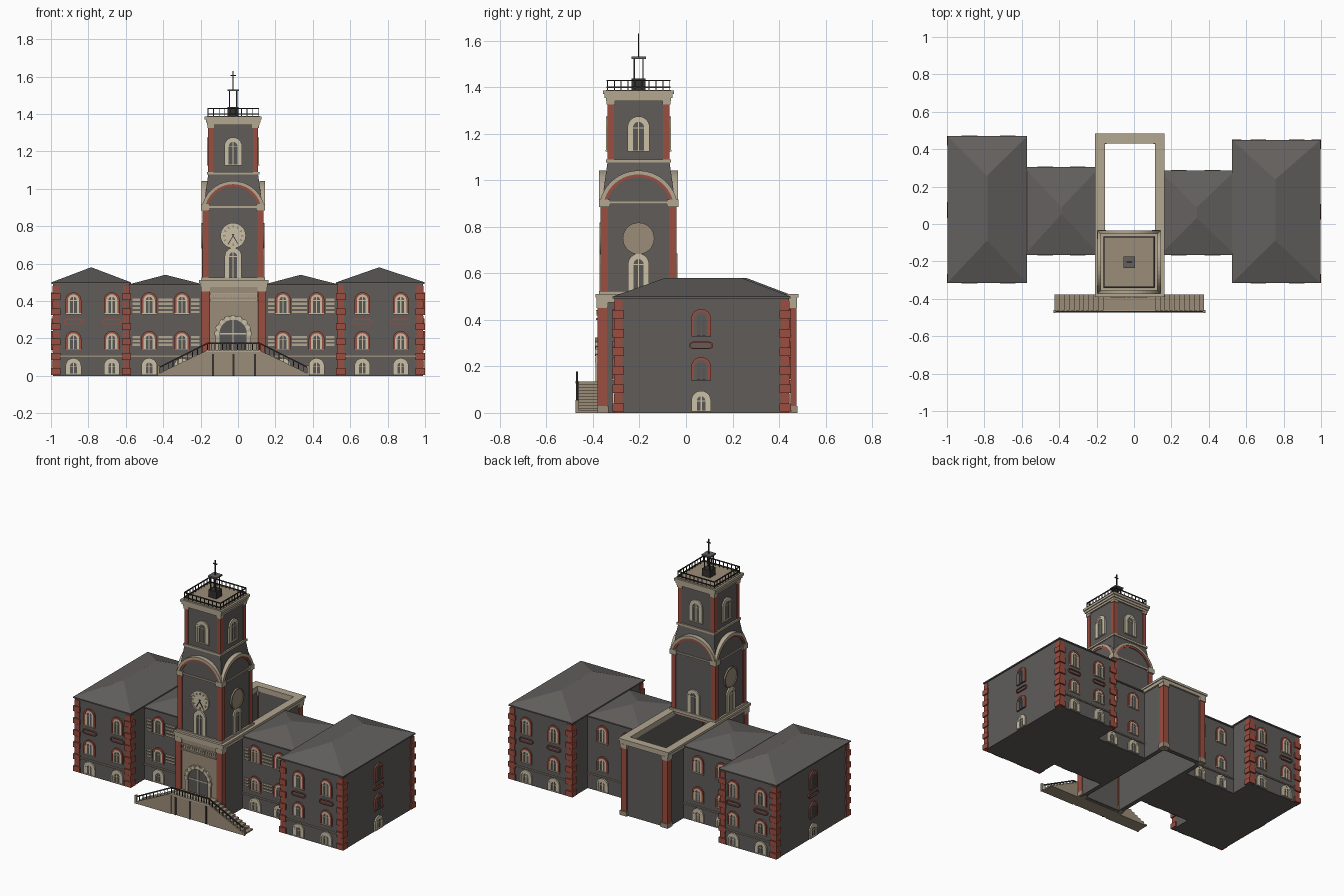
import bpy, bmesh, math
from mathutils import Matrix, Vector

cube = bpy.data.objects.get("Cube")
if cube:
    bpy.data.objects.remove(cube, do_unlink=True)


def material(name, color):
    m = bpy.data.materials.new(name)
    m.use_nodes = True
    m.diffuse_color = (*color, 1)
    m.node_tree.nodes["Principled BSDF"].inputs["Base Color"].default_value = (*color, 1)
    return m


MATS = {
    "wall": material("dark grey wall", (0.115, 0.108, 0.102)),
    "roof": material("slate roof", (0.125, 0.118, 0.112)),
    "brick": material("red brick", (0.33, 0.075, 0.05)),
    "stone": material("beige stone", (0.33, 0.265, 0.19)),
    "pale": material("pale stone", (0.45, 0.385, 0.285)),
    "trim": material("cream trim", (0.6, 0.53, 0.39)),
    "iron": material("dark iron", (0.035, 0.032, 0.03)),
    "glass": material("dark glass", (0.1, 0.097, 0.094)),
}
parts = {}
WORLD = Matrix.Identity(4)


def mesh(part, mat):
    return parts.setdefault((part, mat), bmesh.new())


def facing(x, y, angle):
    """Wall frame: u runs along the wall, d points outward, z is up."""
    return Matrix.Translation((x, y, 0)) @ Matrix.Rotation(math.radians(angle), 4, "Z")


def prism(part, mat, M, pts, d0, d1):
    bm = mesh(part, mat)
    a, b = [[bm.verts.new(M @ Vector((u, -d, z))) for u, z in pts] for d in (d0, d1)]
    bm.faces.new(a)
    bm.faces.new(b)
    for i in range(len(a)):
        j = (i + 1) % len(a)
        bm.faces.new((a[i], a[j], b[j], b[i]))


def box(part, mat, M, u0, u1, d0, d1, z0, z1):
    prism(part, mat, M, [(u0, z0), (u1, z0), (u1, z1), (u0, z1)], d0, d1)


def block(part, mat, x0, x1, y0, y1, z0, z1):
    box(part, mat, WORLD, x0, x1, -y0, -y1, z0, z1)


def band(part, mat, M, outer, inner, d0, d1, closed=False):
    bm = mesh(part, mat)
    rows = [[bm.verts.new(M @ Vector((p[0], -d, p[1]))) for p, d in
             ((o, d0), (o, d1), (i, d1), (i, d0))] for o, i in zip(outer, inner)]
    for a, b in zip(rows, rows[1:] + rows[:1] if closed else rows[1:]):
        for k in range(4):
            bm.faces.new((a[k], a[k - 1], b[k - 1], b[k]))
    if not closed:
        bm.faces.new(rows[0])
        bm.faces.new(rows[-1])


def loft(part, mat, low, z0, high, z1):
    bm = mesh(part, mat)
    a, b = [[bm.verts.new((x, y, z)) for x, y in
             ((r[0], r[2]), (r[1], r[2]), (r[1], r[3]), (r[0], r[3]))]
            for r, z in ((low, z0), (high, z1))]
    bm.faces.new(a)
    bm.faces.new(b)
    for i in range(4):
        bm.faces.new((a[i], a[i - 3], b[i - 3], b[i]))


def arc(u, z, r, a0=0.0, a1=math.pi, n=12):
    return [(u - r * math.cos(a0 + (a1 - a0) * i / n), z + r * math.sin(a0 + (a1 - a0) * i / n))
            for i in range(n + 1)]


def arch(u, z0, z1, w):
    return [(u - w / 2, z0)] + arc(u, z1 - w / 2, w / 2) + [(u + w / 2, z0)]


def window(M, u, z0, z1, w, outline="brick", inside="trim"):
    t = 0.012
    mid, core = arch(u, z0, z1 - t, w - 2 * t), arch(u, z0, z1 - 2 * t, w - 4 * t)
    band("window_surrounds", outline, M, arch(u, z0, z1, w), mid, 0, 0.009)
    band("window_frames", inside, M, mid, core, 0, 0.007)
    prism("window_panes", "glass", M, core, 0, 0.003)
    box("window_bars", inside, M, u - 0.003, u + 0.003, 0, 0.006, z0, z1 - 2 * t)
    box("window_bars", inside, M, u - w / 2 + t, u + w / 2 - t, 0, 0.006, z1 - w / 2 - 0.004, z1 - w / 2)
    box("window_sills", inside, M, u - w / 2, u + w / 2, 0, 0.011, z0 - 0.006, z0)


def plaque(M, u, z):
    def oval(r):
        return [(u + 0.036 * s + r * math.cos(a), z + r * math.sin(a)) for s in (1, -1)
                for a in [math.pi * (k / 6 - s / 2) for k in range(7)]]
    band("oval_plaques", "brick", M, oval(0.016), oval(0.01), 0, 0.008, True)


def column(M, u, inside="trim", oval=True):
    window(M, u, 0.012, 0.095, 0.084, "trim", "trim")
    window(M, u, 0.145, 0.24, 0.084, "brick", inside)
    window(M, u, 0.335, 0.447, 0.084, "brick", inside)
    if oval:
        plaque(M, u, 0.29)


def quoins(x, y):
    for i in range(12):
        h = 0.019 if i % 2 else 0.025
        block("corner_quoins", "brick", x - h, x + h, y - h, y + h, 0.005 + i * 0.04, 0.041 + i * 0.04)
    block("corner_quoin_cores", "brick", x - 0.016, x + 0.016, y - 0.016, y + 0.016, 0, 0.485)


def wing(name, x0, x1, y0, y1, top, peak, ridge, cols, outer):
    """Hipped wing; ridge is (x, y start, y end), cols are window positions."""
    block(name + "_walls", "wall", x0, x1, y0, y1, 0, top)
    rim = (x0 - 0.008, x1 + 0.008, y0 - 0.008, y1 + 0.008)
    block(name + "_eaves", "roof", *rim, top - 0.008, top)
    loft(name + "_roof", "roof", rim, top, (ridge[0] - 0.002, ridge[0] + 0.002, ridge[1], ridge[2]), peak)
    front, back = facing(0, y0, 0), facing(0, y1, 180)
    for M, s in ((front, 1), (back, -1)):
        lo, hi = sorted((x0 * s, x1 * s))
        box(name + "_string_course", "stone", M, lo, hi, 0, 0.008, 0.1, 0.108)
        for c in cols:
            column(M, c * s, oval=outer)
    if outer:
        for x in (x0 + 0.016, x1 - 0.016):
            for y in (y0 + 0.016, y1 - 0.016):
                quoins(x, y)


# Outer and inner wings
wing("right_outer_wing", -0.99, -0.58, -0.307, 0.462, 0.5, 0.58, (-0.785, -0.09, 0.26), (-0.88, -0.675), True)
wing("left_outer_wing", 0.533, 0.99, -0.307, 0.442, 0.5, 0.58, (0.755, -0.09, 0.24), (0.665, 0.87), True)
wing("right_inner_wing", -0.58, -0.19, -0.158, 0.297, 0.488, 0.54, (-0.388, 0.05, 0.09), (-0.475, -0.3), False)
wing("left_inner_wing", 0.145, 0.533, -0.158, 0.277, 0.488, 0.54, (0.335, 0.03, 0.09), (0.24, 0.42), False)
column(facing(0.99, 0.065, 90), 0, "wall")
column(facing(-0.99, 0.075, -90), 0, "wall")

# Stone stripes beside the inner front windows
inner = facing(0, -0.158, 0)
for u0, u1 in ((-0.565, -0.525), (-0.425, -0.35), (-0.25, -0.205), (0.16, 0.195), (0.29, 0.37), (0.47, 0.515)):
    for z in (0.16, 0.18, 0.2, 0.335, 0.357, 0.379, 0.401):
        box("stone_stripes", "pale", inner, u0, u1, 0, 0.007, z, z + 0.012)

# Open centre block: four walls, parapet, corner pilasters
X0, X1, Y0, Y1, T = -0.19, 0.145, -0.372, 0.465, 0.03
for name, mat, g, t, z0, z1 in (("centre_walls", "wall", 0, T, 0, 0.475),
                                ("centre_parapet", "pale", 0.012, 0.042, 0.475, 0.497),
                                ("parapet_coping", "pale", 0.018, 0.052, 0.497, 0.512)):
    a, b, c, d = X0 - g, X1 + g, Y0 - g, Y1 + g
    for r in ((a, a + t, c, d), (b - t, b, c, d), (a + t, b - t, c, c + t), (a + t, b - t, d - t, d)):
        block(name, mat, *r, z0, z1)
block("tower_deck", "stone", X0, X1, Y0, -0.043, 0.485, 0.512)
for x in (X0 + 0.016, X1 - 0.016):
    for y in (Y0 + 0.012, Y1 - 0.012):
        for h, mat, z0, z1 in ((0.021, "brick", 0.03, 0.45), (0.026, "stone", 0, 0.03), (0.025, "pale", 0.45, 0.478)):
            block("centre_pilasters", mat, x - h, x + h, y - h, y + h, z0, z1)

# Entrance front
CX, CY = -0.026, -0.204
entry = facing(CX, Y0, 0)
box("entrance_panel", "stone", entry, -0.125, 0.13, 0, 0.006, 0, 0.475)
for z in (0.4, 0.435):
    box("frieze_mouldings", "pale", entry, -0.125, 0.13, 0, 0.014, z, z + 0.008)
for i in range(16):
    box("frieze_dentils", "pale", entry, -0.12 + i * 0.016, -0.111 + i * 0.016, 0, 0.012, 0.418, 0.433)
band("door_arch", "pale", entry, arch(0, 0.135, 0.32, 0.19), arch(0, 0.135, 0.3, 0.145), 0, 0.016)
prism("doorway", "glass", entry, arch(0, 0.135, 0.3, 0.145), 0, 0.009)
for i in range(9):
    a = math.pi * i / 8
    M = entry @ Matrix.Translation((0, 0, 0.226)) @ Matrix.Rotation(a, 4, "Y")
    box("door_voussoirs", "trim", M, -0.099, -0.075, 0, 0.02, -0.011, 0.011)
box("door_bars", "trim", entry, -0.07, 0.07, 0, 0.012, 0.222, 0.229)
box("door_bars", "trim", entry, -0.003, 0.003, 0, 0.012, 0.135, 0.3)

# Double staircase with landing
block("stair_landing", "stone", -0.165, 0.115, -0.468, Y0, 0, 0.135)
block("landing_edge", "pale", -0.17, 0.12, -0.474, -0.462, 0.127, 0.138)
for x in (-0.14, -0.03, 0.085):
    block("landing_recesses", "iron", x, x + 0.012, -0.472, -0.46, 0, 0.118)
stair = facing(0, -0.463, 0)
for start, s in ((-0.165, -1), (0.115, 1)):
    for i in range(10):
        a, b = sorted((start + s * i * 0.026, start + s * (i + 1) * 0.026))
        block("stair_steps", "stone", a, b, -0.463, -0.378, 0, 0.122 - i * 0.0125)
    end = start + s * 0.26
    prism("stair_stringers", "stone", stair, [(start, 0), (end, 0), (end, 0.012), (start, 0.137)], 0, 0.01)
    prism("stair_handrails", "iron", stair, [(start, 0.17), (end, 0.04), (end, 0.048), (start, 0.178)], 0.002, 0.01)
    for i in range(11):
        x, z = start + s * i * 0.026, 0.135 - i * 0.0125
        box("stair_balusters", "iron", stair, x - 0.002, x + 0.002, 0.004, 0.008, z, z + 0.038)
    box("stair_newels", "stone", stair, end - 0.006, end + 0.006, -0.002, 0.012, 0, 0.055)
box("landing_handrail", "iron", stair, -0.165, 0.115, 0.002, 0.01, 0.17, 0.178)
for i in range(15):
    box("landing_balusters", "iron", stair, -0.165 + i * 0.02, -0.161 + i * 0.02, 0.004, 0.008, 0.135, 0.172)


# Tower stages
def square(part, mat, h, z0, z1, h1=None):
    k = h1 or h
    loft(part, mat, (CX - h, CX + h, CY - h, CY + h), z0, (CX - k, CX + k, CY - k, CY + k), z1)


LOW, UP = 0.158, 0.13
square("tower_lower_stage", "wall", LOW, 0.5, 0.905)
square("tower_lower_plinth", "pale", 0.17, 0.505, 0.525)
square("tower_shoulders", "wall", LOW, 0.905, 1.08, 0.133)
square("tower_upper_stage", "wall", UP, 1.08, 1.345)
square("tower_upper_plinth", "pale", 0.14, 1.076, 1.09)
for h, z in ((0.14, 1.34), (0.146, 1.354), (0.152, 1.37)):
    square("tower_cornice", "pale", h, z, z + 0.016)
square("tower_roof_deck", "stone", 0.14, 1.385, 1.389)
for sx in (-1, 1):
    for sy in (-1, 1):
        for part, mat, r, h, z0, z1 in (("lower_pilasters", "brick", 0.147, 0.016, 0.525, 0.885),
                                        ("lower_capitals", "pale", 0.147, 0.024, 0.885, 0.918),
                                        ("upper_pilasters", "brick", 0.12, 0.014, 1.09, 1.325),
                                        ("upper_capitals", "pale", 0.12, 0.018, 1.325, 1.342)):
            x, y = CX + sx * r, CY + sy * r
            block(part, mat, x - h, x + h, y - h, y + h, z0, z1)

lean = 0.2
for angle in (0, 90, 180, 270):
    turn = facing(CX, CY, angle)
    low, up = turn @ Matrix.Translation((0, -LOW, 0)), turn @ Matrix.Translation((0, -UP, 0))
    # Rounded gable
    rings = [arc(0, 0.872, r, lean, math.pi - lean, 20) for r in (0.17, 0.153, 0.14)]
    prism("gable_fill", "wall", low, rings[1], -0.016, 0.003)
    band("gable_arch_stone", "pale", low, rings[0], rings[1], -0.018, 0.012)
    band("gable_arch_brick", "brick", low, rings[1], rings[2], 0, 0.008)
    box("gable_moulding", "pale", low, -0.14, 0.14, 0, 0.008, 0.898, 0.908)
    # Stage windows
    window(low, 0, 0.525, 0.685, 0.09, "trim", "trim")
    window(up, 0, 1.13, 1.275, 0.095, "trim", "trim")
    # Clock dials
    if angle != 180:
        dial = [arc(0, 0.75, r, 0, math.tau * 31 / 32, 31) for r in (0.068, 0.06)]
        band("clock_rims", "trim" if angle == 0 else "stone", low, *dial, 0, 0.01, True)
        prism("clock_faces", "trim" if angle == 0 else "stone", low, dial[1], 0, 0.005)
    if angle == 0:
        for i in range(12):
            M = low @ Matrix.Translation((0, 0, 0.75)) @ Matrix.Rotation(math.tau * i / 12, 4, "Y")
            box("clock_ticks", "stone", M, -0.004, 0.004, 0, 0.008, 0.042, 0.055)
            if i in (5, 7):
                box("clock_hands", "iron", M, -0.002, 0.002, 0, 0.009, -0.01, 0.03 + 0.003 * i)
    # Roof railing
    rail = turn @ Matrix.Translation((0, -0.134, 0))
    for z in (1.397, 1.426):
        box("roof_rails", "iron", rail, -0.136, 0.136, -0.003, 0.003, z, z + 0.006)
    for i in range(10):
        u = -0.134 + i * 0.0298
        box("roof_balusters", "iron", rail, u - 0.002, u + 0.002, -0.002, 0.002, 1.386, 1.43)
    # Lantern posts
    box("lantern_posts", "iron", turn, 0.016, 0.022, 0.016, 0.022, 1.386, 1.525)

# Lantern and mast
square("lantern_base", "iron", 0.03, 1.386, 1.437)
square("lantern_cap", "roof", 0.031, 1.522, 1.532)
square("mast", "iron", 0.003, 1.53, 1.63)
block("mast_crossbar", "iron", CX - 0.014, CX + 0.014, CY - 0.003, CY + 0.003, 1.603, 1.609)

# Turn every collected part into an object
for (name, mat), bm in parts.items():
    bmesh.ops.recalc_face_normals(bm, faces=bm.faces[:])
    me = bpy.data.meshes.new(name)
    bm.to_mesh(me)
    bm.free()
    me.materials.append(MATS[mat])
    bpy.context.scene.collection.objects.link(bpy.data.objects.new(name, me))
